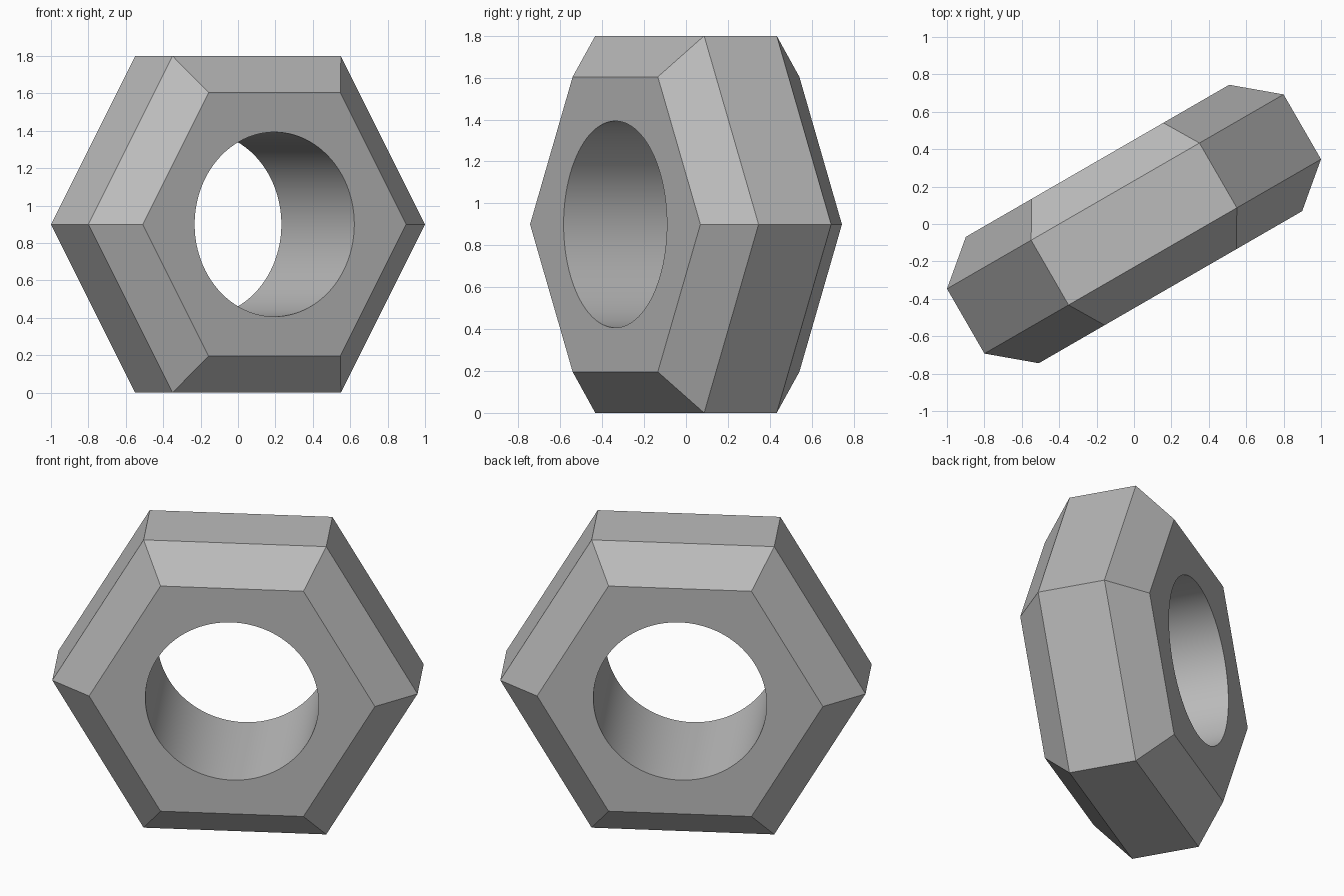
import bpy, bmesh, math

cube = bpy.data.objects.get("Cube")
if cube:
    bpy.data.objects.remove(cube)

SIDES = 6
ARC = 16                      # bore segments per hexagon side
CORNER_R = 1.039              # outer hexagon, corner radius
FACE_R = 0.813                # flat end faces, corner radius
BORE_R = 0.493
RIM_Y, FACE_Y = 0.2, 0.39     # half widths of the rim and of the whole nut

grey = bpy.data.materials.new("steel grey")
grey.use_nodes = True
colour = (0.5, 0.5, 0.5, 1)
grey.diffuse_color = colour
grey.node_tree.nodes["Principled BSDF"].inputs["Base Color"].default_value = colour

bm = bmesh.new()


def ring(radius, y, count):
    angles = [2 * math.pi * i / count for i in range(count)]
    return [bm.verts.new((radius * math.cos(a), y, radius * math.sin(a))) for a in angles]


def bridge(a, b):
    n = len(a)
    return [bm.faces.new((a[i], a[(i + 1) % n], b[(i + 1) % n], b[i])) for i in range(n)]


def end_face(outer, inner):
    # flat hexagonal end with a round opening, one sector per side
    n = len(inner)
    for s in range(SIDES):
        arc = [inner[(s * ARC + k) % n] for k in range(ARC + 1)]
        bm.faces.new([outer[(s + 1) % SIDES], outer[s]] + arc)


# chamfered hexagonal body
body = [ring(r, y, SIDES) for r, y in
        ((FACE_R, -FACE_Y), (CORNER_R, -RIM_Y), (CORNER_R, RIM_Y), (FACE_R, FACE_Y))]
for a, b in zip(body, body[1:]):
    bridge(a, b)

# round bore and end faces
bore = [ring(BORE_R, y, SIDES * ARC) for y in (-FACE_Y, FACE_Y)]
for face in bridge(*bore):
    face.smooth = True
end_face(body[0], bore[0])
end_face(body[-1], bore[1])
bmesh.ops.recalc_face_normals(bm, faces=bm.faces)

mesh = bpy.data.meshes.new("hex_nut")
bm.to_mesh(mesh)
bm.free()
mesh.materials.append(grey)
nut = bpy.data.objects.new("hex_nut", mesh)
bpy.context.collection.objects.link(nut)

# stand on one flat, turned about the vertical
nut.location.z = CORNER_R * math.cos(math.pi / SIDES)
nut.rotation_euler.z = math.radians(30)

# smooth bore with crisp edges
bpy.ops.object.select_all(action="DESELECT")
nut.select_set(True)
bpy.context.view_layer.objects.active = nut
bpy.ops.object.shade_smooth_by_angle(angle=math.radians(20))
